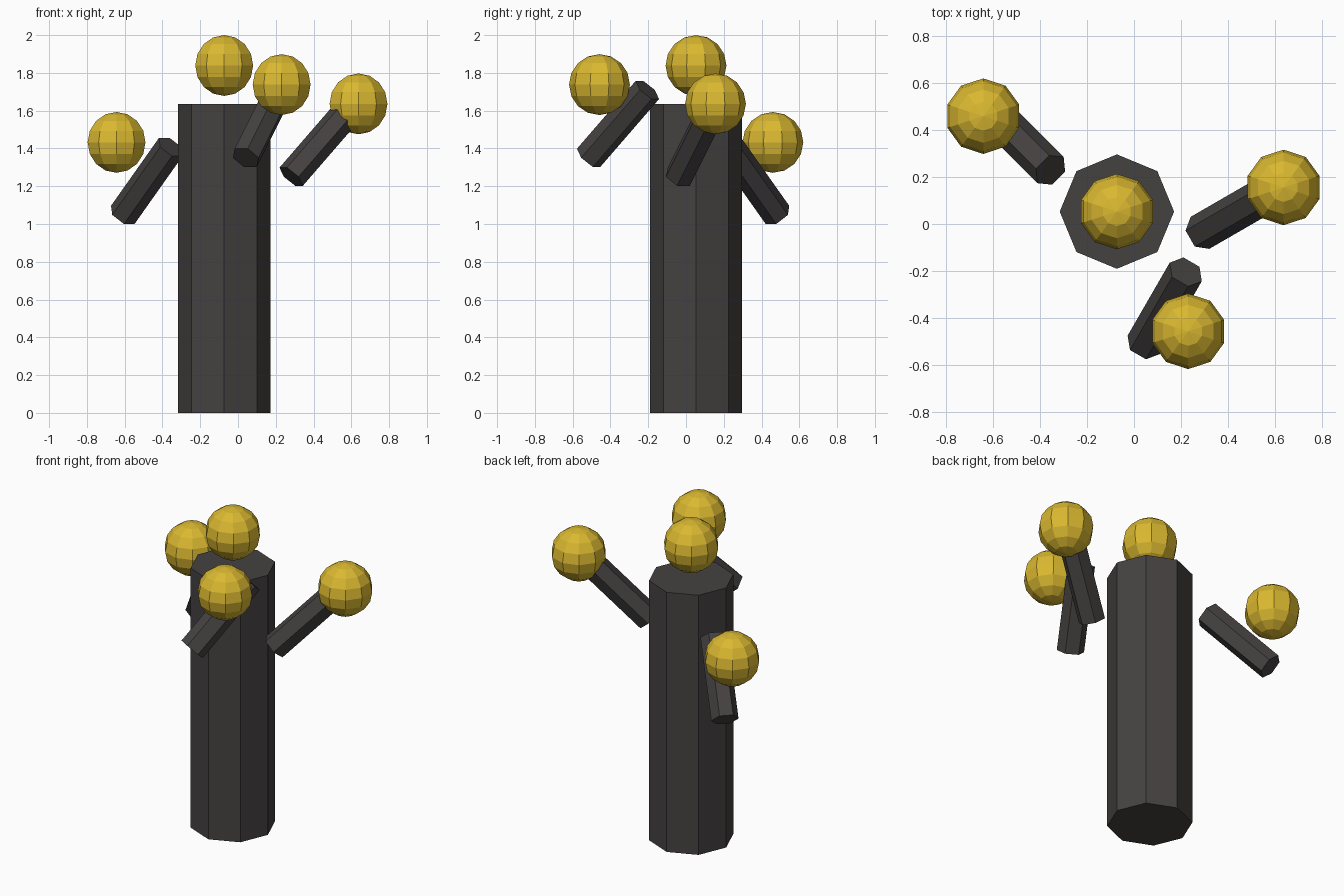
import bpy
from math import radians

cube = bpy.data.objects.get("Cube")
if cube:
    bpy.data.objects.remove(cube)


def make_material(name, color):
    mat = bpy.data.materials.new(name)
    mat.use_nodes = True
    mat.diffuse_color = color
    mat.node_tree.nodes["Principled BSDF"].inputs["Base Color"].default_value = color
    return mat


bark = make_material("charcoal bark", (0.06, 0.054, 0.053, 1))
gold = make_material("golden foliage", (0.70, 0.48, 0.03, 1))


def finish(name, mat):
    obj = bpy.context.object
    obj.name = name
    obj.data.materials.append(mat)


def add_log(name, sides, radius, length, center, rotation=(0, 0, 0)):
    bpy.ops.mesh.primitive_cylinder_add(vertices=sides, radius=radius, depth=length,
                                        location=center, rotation=rotation)
    finish(name, bark)


def add_foliage(name, center):
    bpy.ops.mesh.primitive_uv_sphere_add(segments=10, ring_count=8, radius=0.161,
                                         location=center)
    finish(name, gold)


# Octagonal trunk with a foliage ball on top
TRUNK_X, TRUNK_Y, TRUNK_H = -0.073, 0.053, 1.635
add_log("trunk", 8, 0.244, TRUNK_H, (TRUNK_X, TRUNK_Y, TRUNK_H / 2))
add_foliage("top_foliage", (TRUNK_X, TRUNK_Y, 1.839))

# Hexagonal branches tilted 45 degrees: name, center, heading, foliage center
branches = [
    ("left", (0.437, 0.052, 1.43), 30, (0.638, 0.156, 1.636)),
    ("front", (0.131, -0.36, 1.53), 60, (0.231, -0.458, 1.738)),
    ("right", (-0.483, 0.357, 1.228), -45, (-0.643, 0.46, 1.432)),
]
for side, center, heading, ball in branches:
    add_log(side + "_branch", 6, 0.079, 0.508, center, (0, radians(45), radians(heading)))
    add_foliage(side + "_foliage", ball)
